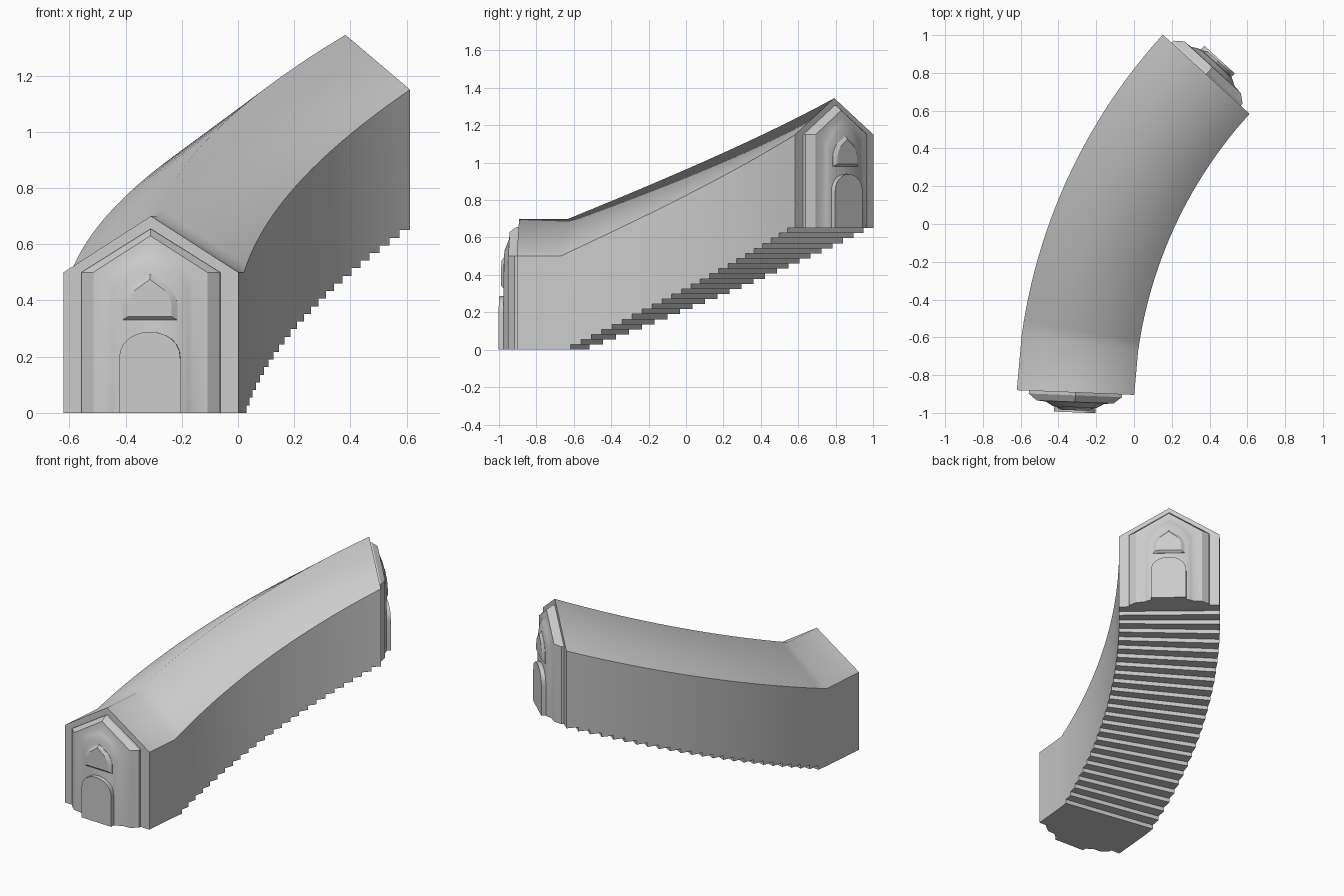
import bpy, bmesh, math
from mathutils import Matrix, Vector

if "Cube" in bpy.data.objects:
    bpy.data.objects.remove(bpy.data.objects["Cube"])

CX, CY, R, HW = 2.348, -0.999, 2.66, 0.311   # arc centre, radius, half width
T0, T1, T2 = 2.3, 8.0, 42.35                 # start, foot of slope, end (degrees)
RISE, STEPS = 0.65, 24


def point(r, t, z):
    a = math.radians(t)
    return Vector((CX - r * math.cos(a), CY + r * math.sin(a), z))


def climb(t):
    return RISE * max(0, (t - T1) / (T2 - T1))


def finish(name, bm, angle, recalc=True):
    bmesh.ops.remove_doubles(bm, verts=bm.verts, dist=0.0001)
    if recalc:
        bmesh.ops.recalc_face_normals(bm, faces=bm.faces)
    me = bpy.data.meshes.new(name)
    bm.to_mesh(me)
    bm.free()
    ob = bpy.data.objects.new(name, me)
    bpy.context.collection.objects.link(ob)
    bpy.ops.object.select_all(action='DESELECT')
    ob.select_set(True)
    bpy.context.view_layer.objects.active = ob
    bpy.ops.object.shade_smooth_by_angle(angle=math.radians(angle))
    return ob


def face(bm, pts):
    bm.faces.new([bm.verts.new(p) for p in pts])


dt = (T2 - T1) / (STEPS + 1)
stations = [T0, T1] + [T1 + dt * (i + 1) for i in range(STEPS + 1)]
floors = [0, 0] + [RISE * (i + 1) / STEPS for i in range(STEPS)]
inner, outer = R - HW, R + HW

# Walls with stepped underside
bm = bmesh.new()
for i, f in enumerate(floors):
    a, b = stations[i], stations[i + 1]
    nxt = floors[i + 1] if i + 1 < len(floors) else f
    for r in (inner, outer):
        pts = [point(r, a, 0.5 + climb(a)), point(r, a, f), point(r, b, f)]
        if nxt > f:
            pts.append(point(r, b, nxt))
        pts.append(point(r, b, 0.5 + climb(b)))
        face(bm, pts if r == inner else pts[::-1])
    face(bm, [point(inner, a, f), point(outer, a, f), point(outer, b, f), point(inner, b, f)])
    if nxt > f:
        face(bm, [point(inner, b, f), point(outer, b, f),
                  point(outer, b, nxt), point(inner, b, nxt)])
# Gabled end walls
for t, f, ridge in ((T0, 0, 0.7), (T2, RISE, 1.345)):
    face(bm, [point(inner, t, f), point(outer, t, f), point(outer, t, f + 0.5),
              point(R, t, ridge), point(inner, t, f + 0.5)])
finish("stairway_walls", bm, 25)

# Roof, smooth over the ridge
bm = bmesh.new()
for a, b in zip(stations, stations[1:]):
    for r, s, hr, hs in ((outer, R, 0.5, 0.7), (R, inner, 0.7, 0.5)):
        face(bm, [point(r, a, hr + climb(a) * (0.992 if hr > 0.6 else 1)),
                  point(s, a, hs + climb(a) * (0.992 if hs > 0.6 else 1)),
                  point(s, b, hs + climb(b) * (0.992 if hs > 0.6 else 1)),
                  point(r, b, hr + climb(b) * (0.992 if hr > 0.6 else 1))])
finish("roof", bm, 80, False)


def mirror(half):
    # half outline runs from the bottom right up to the centre top
    return half + [(-x, z) for x, z in reversed(half[:-1])]


def loft(name, layers, mat, angle):
    # layers: list of (depth, outline)
    bm = bmesh.new()
    rings = [[bm.verts.new(mat @ Vector((x, d, z))) for x, z in o] for d, o in layers]
    for p, q in zip(rings, rings[1:]):
        for i in range(len(p)):
            j = (i + 1) % len(p)
            bm.faces.new((p[i], p[j], q[j], q[i]))
    bm.faces.new(rings[0])
    bm.faces.new(rings[-1])
    return finish(name, bm, angle)


def gable(hw, eave, apex, shoulder):
    x = hw * 0.6
    return mirror([(hw, 0), (hw, eave), (x, eave + (apex - eave) * shoulder), (0, apex)])


def pointed(hw, z0, z1, z2):
    h = z2 - z1
    return mirror([(hw, z0), (hw, z1), (hw * 0.9, z1 + h * 0.3), (hw * 0.7, z1 + h * 0.56),
                   (hw * 0.35, z1 + h * 0.78), (0, z2)])


def round_arch(hw, z1, z2):
    arc = [(hw * math.cos(k * math.pi / 12), z1 + (z2 - z1) * math.sin(k * math.pi / 12) ** 0.85)
           for k in range(6)]
    return mirror([(hw, 0)] + arc + [(0, z2)])


# Portal at each end: stepped surround, door and window
for end, t, z, s in (("lower", T0, 0, -1), ("upper", T2, RISE, 1)):
    a = math.radians(t)
    o = point(R, t, z)
    mat = Matrix(((-math.cos(a), s * math.sin(a), 0, o.x),
                  (math.sin(a), s * math.cos(a), 0, o.y),
                  (0, 0, 1, o.z), (0, 0, 0, 1)))
    loft(end + "_portal_surround", [
        (-0.01, gable(0.247, 0.5, 0.655, 0.4)),
        (0.015, gable(0.247, 0.5, 0.655, 0.4)),
        (0.05, gable(0.203, 0.5, 0.63, 0.4)),
        (0.054, gable(0.155, 0.48, 0.59, 0.52)),
        (0.066, gable(0.135, 0.44, 0.56, 0.68)),
        (0.078, gable(0.112, 0.40, 0.53, 0.78))], mat, 28)
    door = round_arch(0.109, 0.19, 0.288)
    loft(end + "_door", [(0.03, door), (0.105, door)], mat, 30)
    loft(end + "_window", [
        (0.05, pointed(0.098, 0.33, 0.39, 0.495)),
        (0.08, pointed(0.098, 0.33, 0.39, 0.495)),
        (0.094, pointed(0.077, 0.343, 0.385, 0.475))], mat, 30)
